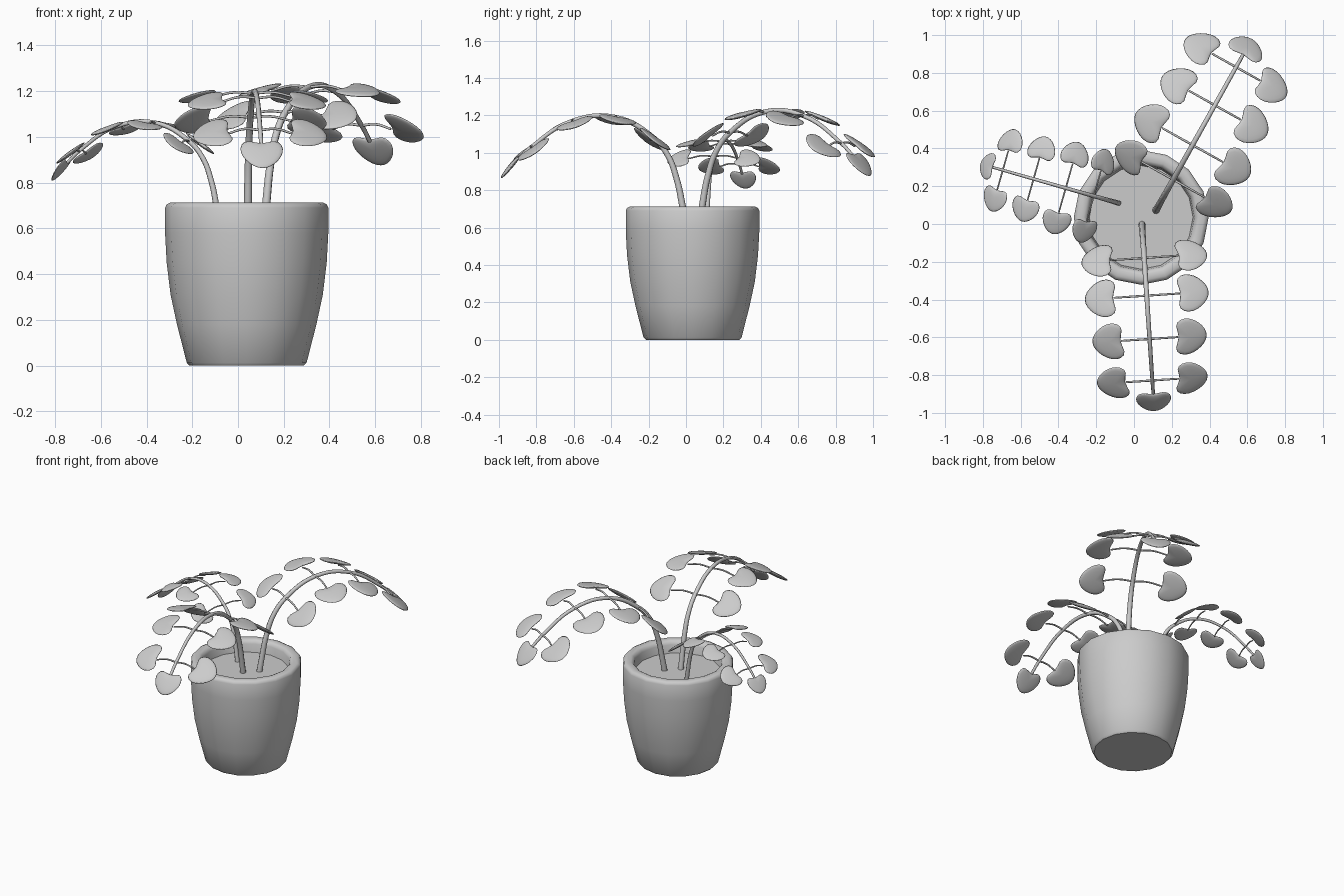
import bpy, bmesh, math
from mathutils import Vector, Matrix

cube = bpy.data.objects.get("Cube")
if cube:
    bpy.data.objects.remove(cube, do_unlink=True)

grey = bpy.data.materials.new("plain_grey")
grey.use_nodes = True
grey.diffuse_color = (0.6, 0.6, 0.6, 1)
grey.node_tree.nodes["Principled BSDF"].inputs["Base Color"].default_value = (0.6, 0.6, 0.6, 1)

SOIL = 0.63
POT_CENTRE = Vector((0.038, 0.035, 0))


def add_object(name, data):
    obj = bpy.data.objects.new(name, data)
    bpy.context.collection.objects.link(obj)
    bpy.ops.object.select_all(action="DESELECT")
    obj.select_set(True)
    bpy.context.view_layer.objects.active = obj
    return obj


def lathe(name, profile, sides=16):
    """Spin a (radius, height) profile around the pot axis."""
    bm = bmesh.new()
    verts = [bm.verts.new((r, 0, z)) for r, z in profile]
    edges = [bm.edges.new(pair) for pair in zip(verts, verts[1:])]
    bmesh.ops.spin(bm, geom=verts + edges, axis=(0, 0, 1), cent=(0, 0, 0),
                   angle=math.tau, steps=sides)
    bmesh.ops.remove_doubles(bm, verts=bm.verts, dist=0.0005)
    bmesh.ops.recalc_face_normals(bm, faces=bm.faces)
    mesh = bpy.data.meshes.new(name)
    bm.to_mesh(mesh)
    bm.free()
    mesh.materials.append(grey)
    obj = add_object(name, mesh)
    obj.location = POT_CENTRE
    bpy.ops.object.shade_smooth_by_angle(angle=math.radians(40))


def tube(name, points, start, end):
    """Smooth tapered tube through the points."""
    curve = bpy.data.curves.new(name, "CURVE")
    curve.dimensions = "3D"
    curve.bevel_depth = 1
    curve.bevel_resolution = 2
    curve.resolution_u = 6
    curve.use_fill_caps = True
    spline = curve.splines.new("BEZIER")
    spline.bezier_points.add(len(points) - 1)
    for i, (bp, co) in enumerate(zip(spline.bezier_points, points)):
        bp.co = co
        bp.handle_left_type = bp.handle_right_type = "AUTO"
        bp.radius = start + (end - start) * i / (len(points) - 1)
    curve.materials.append(grey)
    add_object(name, curve)
    bpy.ops.object.convert(target="MESH")
    bpy.ops.object.shade_smooth_by_angle(angle=math.radians(50))


def leaf_mesh():
    """Flattened sphere with a heart outline, tip along +x."""
    bm = bmesh.new()
    bmesh.ops.create_uvsphere(bm, u_segments=24, v_segments=10, radius=1)
    for v in bm.verts:
        rho, t = math.hypot(v.co.x, v.co.y), math.atan2(v.co.y, v.co.x)
        c = math.cos(t)
        notch = 0.2 * max(0, -c) ** 8
        v.co = (rho * (0.5 * c + notch),
                rho * 0.52 * math.sin(t) * (1 - 0.22 * c),
                v.co.z * 0.065)
    mesh = bpy.data.meshes.new("leaf")
    bm.to_mesh(mesh)
    bm.free()
    mesh.shade_smooth()
    mesh.materials.append(grey)
    return mesh


LEAF = leaf_mesh()


def leaf(name, centre, tip, across, size):
    """Place a leaf with its tip direction and its width direction."""
    tip = tip.normalized()
    normal = tip.cross(across).normalized()
    if normal.z < 0:
        normal = -normal
    rot = Matrix((tip, normal.cross(tip), normal)).transposed().to_4x4()
    obj = add_object(name, LEAF)
    obj.matrix_world = Matrix.Translation(centre) @ rot @ Matrix.Scale(size, 4)


# Arching stem as (distance, height) above the soil, then leaf pair spots
ARCH = [(0, -0.02), (0.018, 0.08), (0.05, 0.23), (0.1, 0.36), (0.18, 0.455),
        (0.38, 0.56), (0.61, 0.54), (0.83, 0.4), (0.9, 0.335)]
PAIRS = {4: 0.24, 5: 0.235, 6: 0.21, 7: 0.2}


def frond(name, base, heading, scale):
    ahead = Vector((*heading, 0)).normalized()
    side = Vector((-ahead.y, ahead.x, 0))
    origin = Vector((*base, SOIL))
    up = Vector((0, 0, 1))
    path = [origin + (ahead * d + up * h) * scale for d, h in ARCH]
    tube(name + "_stem", path, 0.019 * scale, 0.009 * scale)
    for i, reach in PAIRS.items():
        along = (path[i + 1] - path[i - 1]).normalized()
        for label, s in (("left", 1), ("right", -1)):
            out = side * s
            centre = path[i] + (out * reach - up * 0.015) * scale
            root = centre - out * 0.06 * scale
            middle = (path[i] + root) / 2 + up * 0.012 * scale
            tag = f"{name}_{label}_{i - 3}"
            tube(tag + "_leaf_stalk", [path[i], middle, root], 0.006 * scale, 0.005 * scale)
            leaf(tag + "_leaf", centre, out - up * 0.2, along, 0.19 * scale)
    tip = path[-1] - path[-2]
    leaf(name + "_tip_leaf", path[-1] + tip.normalized() * 0.05 * scale,
         tip - up * 0.02, side, 0.175 * scale)


# Pot with rounded rim, and soil
lathe("pot", [(0, 0), (0.25, 0), (0.262, 0.012), (0.305, 0.18), (0.333, 0.31),
              (0.35, 0.45), (0.357, 0.58), (0.357, 0.69), (0.35, 0.705),
              (0.335, 0.712), (0.305, 0.712), (0.29, 0.703), (0.282, 0.685),
              (0.27, 0.6)])
lathe("soil", [(0, SOIL), (0.277, SOIL)])

# Three fronds
frond("front_frond", (0.042, 0), (0.062, -0.93), 1.0)
frond("back_frond", (0.115, 0.07), (0.47, 0.84), 1.05)
frond("right_frond", (-0.08, 0.11), (-0.72, 0.205), 0.77)
